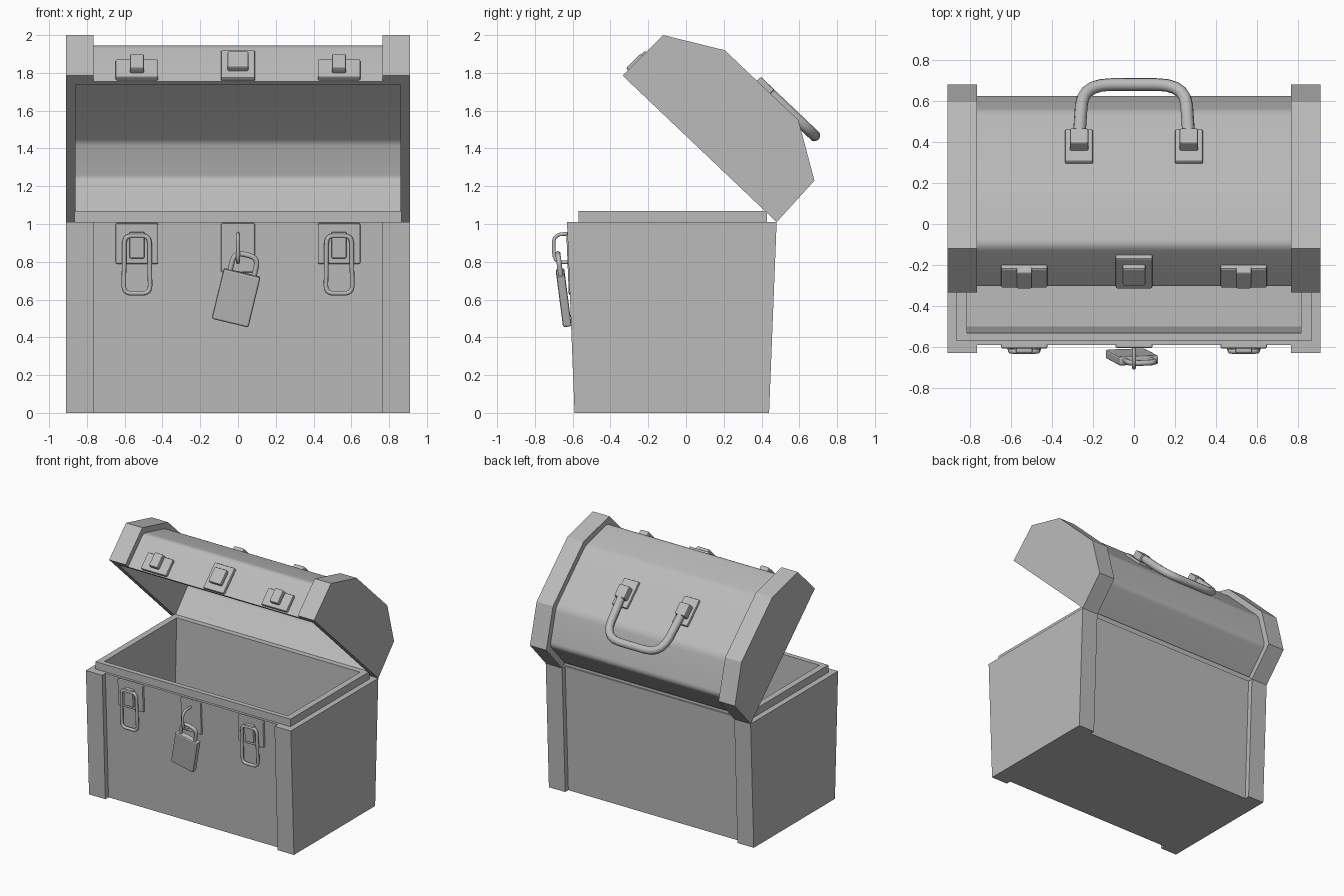
import bpy, bmesh, math
from mathutils import Matrix, Vector

if "Cube" in bpy.data.objects:
    bpy.data.objects.remove(bpy.data.objects["Cube"], do_unlink=True)

grey = bpy.data.materials.new("plain_grey")
grey.use_nodes = True
grey.diffuse_color = (0.5, 0.5, 0.5, 1)
grey.node_tree.nodes["Principled BSDF"].inputs["Base Color"].default_value = grey.diffuse_color


def add(name, data):
    obj = bpy.data.objects.new(name, data)
    bpy.context.collection.objects.link(obj)
    data.materials.append(grey)
    return obj


def prism(name, outline, x0, x1):
    """Extrude a (y, z) outline along x."""
    bm = bmesh.new()
    face = bm.faces.new([bm.verts.new((x0, y, z)) for y, z in outline])
    side = bmesh.ops.extrude_face_region(bm, geom=[face])["geom"]
    moved = [v for v in side if isinstance(v, bmesh.types.BMVert)]
    bmesh.ops.translate(bm, verts=moved, vec=(x1 - x0, 0, 0))
    bmesh.ops.recalc_face_normals(bm, faces=bm.faces)
    mesh = bpy.data.meshes.new(name)
    bm.to_mesh(mesh)
    bm.free()
    return add(name, mesh)


def inset(outline, dists):
    """Move each edge of a counterclockwise outline inward by its own distance."""
    lines = []
    for i, p in enumerate(outline):
        d = (Vector(outline[(i + 1) % len(outline)]) - Vector(p)).normalized()
        n = Vector((-d.y, d.x))
        lines.append((n, n.dot(Vector(p)) + dists[i]))
    result = []
    for i, (n, c) in enumerate(lines):
        m, e = lines[i - 1]
        det = m.x * n.y - m.y * n.x
        result.append(((e * n.y - c * m.y) / det, (m.x * c - n.x * e) / det))
    return result


def rounded(path, radius, steps=5):
    """Round the inner corners of an open path."""
    pts = [Vector(p) for p in path]
    result = [pts[0]]
    for before, p, after in zip(pts, pts[1:], pts[2:]):
        a = p + (before - p).normalized() * radius
        b = p + (after - p).normalized() * radius
        for k in range(steps + 1):
            t = k / steps
            result.append(a.lerp(p, t).lerp(p.lerp(b, t), t))
    return result + [pts[-1]]


def hollow(obj, cutter):
    mod = obj.modifiers.new("cavity", "BOOLEAN")
    mod.operation, mod.solver, mod.object = "DIFFERENCE", "EXACT", cutter
    bpy.context.view_layer.update()
    evaluated = obj.evaluated_get(bpy.context.evaluated_depsgraph_get())
    mesh = bpy.data.meshes.new_from_object(evaluated)
    obj.modifiers.clear()
    obj.data = mesh
    mesh.shade_smooth()
    mesh.set_sharp_from_angle(angle=math.radians(25))


def frame(x, y, z, dy, dz):
    """Surface frame: x across, u along (dy, dz), n outward."""
    u = Vector((0, dy, dz)).normalized()
    n = Vector((1, 0, 0)).cross(u)
    m = Matrix(((1, 0, 0), u, n)).transposed().to_4x4()
    return Matrix.Translation((x, y, z)) @ m


def block(name, place, x, width, u0, u1, n0, n1, bevel=0.008):
    bm = bmesh.new()
    bmesh.ops.create_cube(bm, size=1)
    bmesh.ops.scale(bm, vec=(width, u1 - u0, n1 - n0), verts=bm.verts)
    bmesh.ops.translate(bm, vec=(x, (u0 + u1) / 2, (n0 + n1) / 2), verts=bm.verts)
    mesh = bpy.data.meshes.new(name)
    bm.to_mesh(mesh)
    bm.free()
    obj = add(name, mesh)
    obj.matrix_world = place
    mod = obj.modifiers.new("soft_edge", "BEVEL")
    mod.width, mod.segments = bevel, 2
    return obj


def tube(name, place, path, radius, corner):
    curve = bpy.data.curves.new(name, "CURVE")
    curve.dimensions = "3D"
    curve.bevel_depth, curve.bevel_resolution = radius, 3
    curve.use_fill_caps = True
    pts = rounded(path, corner)
    spline = curve.splines.new("POLY")
    spline.points.add(len(pts) - 1)
    for sp, p in zip(spline.points, pts):
        sp.co = (*p, 1)
    obj = add(name, curve)
    obj.matrix_world = place
    return obj


HALF, BAND, STEP = 0.91, 0.765, 0.045
sides = (("right", -1), ("left", 1))

# Box: end panels, recessed middle, raised lip, hollow inside
end_outline = [(-0.59, 0), (0.44, 0), (0.48, 1.01), (-0.63, 1.01)]
mid_outline = [(-0.55, 0), (0.40, 0), (0.44, 1.01), (-0.59, 1.01)]
lip_outline = [(-0.57, 0.98), (0.43, 0.98), (0.43, 1.07), (-0.57, 1.07)]
box_cavity = prism("box_cavity", [(-0.50, 0.06), (0.355, 0.06), (0.39, 1.2), (-0.535, 1.2)], -0.815, 0.815)
box = [prism("box_middle", mid_outline, -BAND, BAND), prism("box_lip", lip_outline, -0.865, 0.865)]
box += [prism("box_end_" + s, end_outline, k * BAND, k * HALF) for s, k in sides]
for part in box:
    hollow(part, box_cavity)

# Open lid: faceted end bands and recessed, softly rounded middle
lid_outline = [(0.48, 1.01), (0.68, 1.23), (0.595, 1.55), (0.205, 1.92), (-0.12, 2.0), (-0.335, 1.785)]
lid_middle = rounded(inset(lid_outline, [STEP] * 5 + [0]), 0.035)
lid_inside = rounded(inset(lid_outline, [0.07, 0.08, 0.12, 0.08, 0.07, -0.05]), 0.02)
lid_cavity = prism("lid_cavity", lid_inside, -0.86, 0.86)
lid = [prism("lid_middle", lid_middle, -BAND, BAND)]
lid += [prism("lid_end_" + s, lid_outline, k * BAND, k * HALF) for s, k in sides]
for part in lid:
    hollow(part, lid_cavity)

for cutter in (box_cavity, lid_cavity):
    bpy.data.objects.remove(cutter, do_unlink=True)

box_front = frame(0, -0.55, 0, -0.04, 1)
lid_front = frame(0, -0.303, 1.754, 1, 1)
lid_back = frame(0, 0.174, 1.887, 0.725, -0.688)

for s, k in sides:
    # Clasps
    x = k * 0.535
    block("clasp_plate_" + s, box_front, x, 0.225, 0.79, 1.005, -0.01, 0.018)
    block("clasp_hook_" + s, box_front, x, 0.08, 0.82, 0.96, 0, 0.042)
    tube("clasp_ring_" + s, box_front,
         [(x, 0.94, 0.034), (x - 0.066, 0.94, 0.034), (x - 0.07, 0.635, 0.034),
          (x + 0.07, 0.635, 0.034), (x + 0.066, 0.94, 0.034), (x, 0.94, 0.034)], 0.012, 0.04)
    block("lid_catch_plate_" + s, lid_front, x, 0.225, 0.01, 0.145, -0.01, 0.025)
    block("lid_catch_" + s, lid_front, x, 0.075, 0.04, 0.15, 0, 0.06)
    # Handle mounts
    block("handle_plate_" + s, lid_back, k * 0.268, 0.135, 0.165, 0.385, -0.01, 0.02)
    block("handle_bracket_" + s, lid_back, k * 0.268, 0.09, 0.235, 0.335, 0, 0.075)

# Carrying handle
tube("handle", lid_back,
     [(-0.268, 0.29, 0.045), (-0.25, 0.655, 0.045), (0.25, 0.655, 0.045), (0.268, 0.29, 0.045)], 0.031, 0.14)

# Central hasp and staple
block("hasp_plate", lid_front, 0, 0.18, 0.005, 0.215, -0.01, 0.025)
block("hasp_boss", lid_front, 0, 0.11, 0.055, 0.175, 0, 0.055)
block("staple_plate", box_front, 0, 0.18, 0.745, 1.005, -0.01, 0.015)
tube("staple", box_front,
     [(0, 0.95, 0), (0, 0.95, 0.115), (0, 0.80, 0.115), (0, 0.80, 0)], 0.01, 0.05)

# Hanging padlock
lock = frame(-0.01, -0.648, 0.61, -0.13, 1) @ Matrix.Rotation(math.radians(-13.5), 4, "Z")
block("padlock_body", lock, 0, 0.2, -0.138, 0.138, -0.023, 0.023, 0.01)
tube("padlock_shackle", lock,
     [(-0.065, 0.12, 0), (-0.065, 0.235, 0), (0.065, 0.235, 0), (0.065, 0.12, 0)], 0.014, 0.05)
